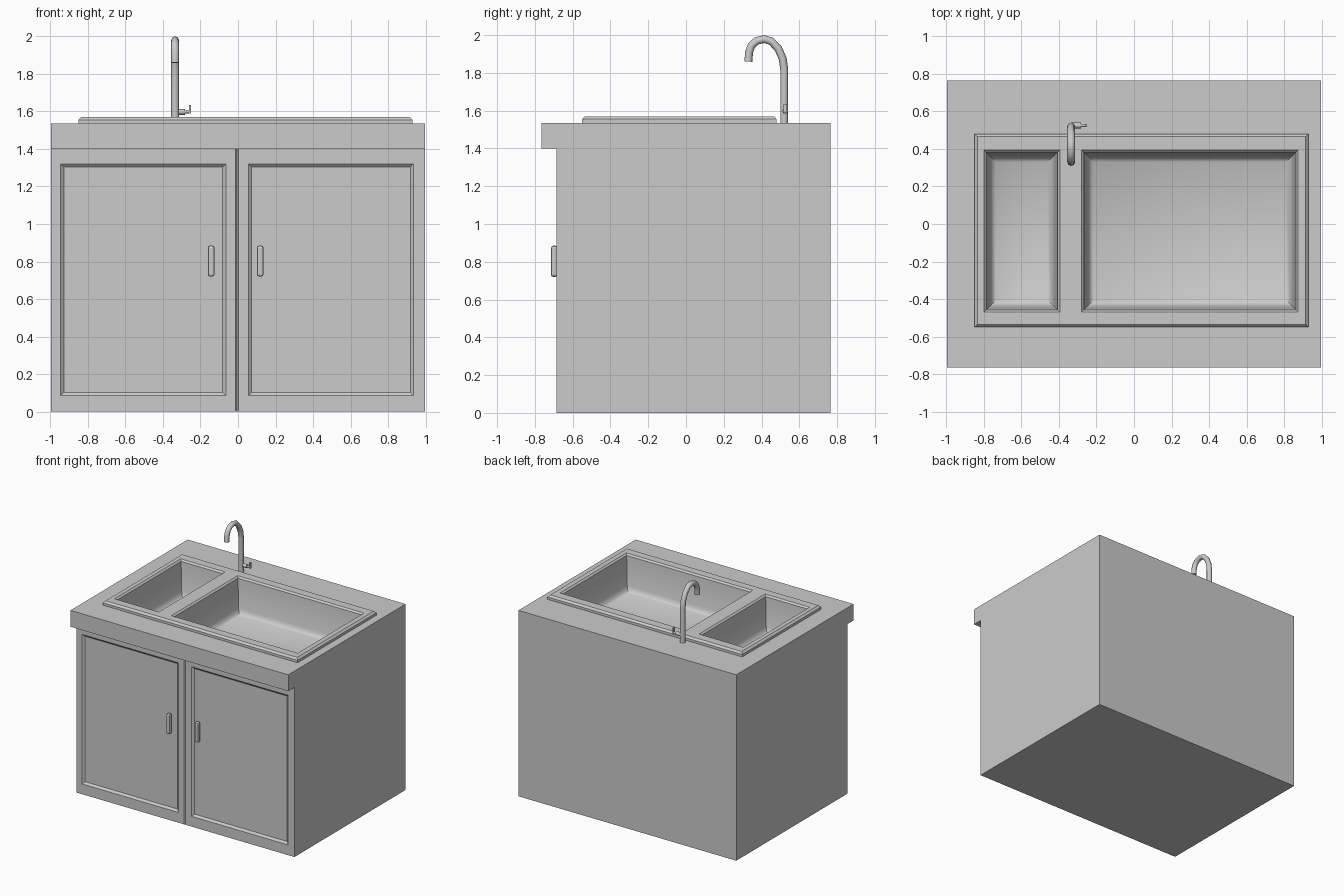
import bpy, bmesh
from mathutils import Vector

if "Cube" in bpy.data.objects:
    bpy.data.objects.remove(bpy.data.objects["Cube"])


def finish(bm, name, smooth=None):
    bmesh.ops.recalc_face_normals(bm, faces=bm.faces[:])
    me = bpy.data.meshes.new(name)
    bm.to_mesh(me)
    bm.free()
    ob = bpy.data.objects.new(name, me)
    bpy.context.collection.objects.link(ob)
    if smooth:
        smooth_object(ob, smooth)
    return ob


def smooth_object(ob, angle):
    bpy.ops.object.select_all(action='DESELECT')
    ob.select_set(True)
    bpy.context.view_layer.objects.active = ob
    bpy.ops.object.shade_smooth_by_angle(angle=angle)


def inset_to(bm, face, lo, hi):
    """Inset a four-sided face and snap its corners to the box lo..hi."""
    bmesh.ops.inset_individual(bm, faces=[face], thickness=0.01)
    mid = face.calc_center_median()
    for v in face.verts:
        v.co = [lo[i] if v.co[i] < mid[i] else hi[i] for i in range(3)]


def box(name, lo, hi, bevel=0.0):
    bm = bmesh.new()
    bmesh.ops.create_cube(bm, size=1)
    lo, hi = Vector(lo), Vector(hi)
    for v in bm.verts:
        v.co = (lo + hi) / 2 + v.co * (hi - lo)
    if bevel:
        bmesh.ops.bevel(bm, geom=bm.edges[:], offset=bevel, segments=2,
                        profile=0.5, affect='EDGES')
    return finish(bm, name)


def tube(name, points, radius):
    cu = bpy.data.curves.new(name, 'CURVE')
    cu.dimensions = '3D'
    cu.bevel_depth = radius
    cu.bevel_resolution = 2
    cu.use_fill_caps = True
    sp = cu.splines.new('POLY')
    sp.points.add(len(points) - 1)
    for p, co in zip(sp.points, points):
        p.co = (*co, 1)
    ob = bpy.data.objects.new(name, cu)
    bpy.context.collection.objects.link(ob)
    bpy.ops.object.select_all(action='DESELECT')
    ob.select_set(True)
    bpy.context.view_layer.objects.active = ob
    bpy.ops.object.convert(target='MESH')
    smooth_object(bpy.context.object, 0.9)


W, FRONT, TOP = 0.995, -0.685, 1.535
RIM_LO, RIM_HI = (-0.85, -0.55), (0.93, 0.48)

# cabinet and overhanging counter, one side profile extruded across x
bm = bmesh.new()
profile = [(FRONT, 0), (0.765, 0), (0.765, TOP), (-0.765, TOP), (-0.765, 1.4), (FRONT, 1.4)]
side = bm.faces.new([bm.verts.new((-W, y, z)) for y, z in profile])
ext = bmesh.ops.extrude_face_region(bm, geom=[side], use_keep_orig=True)
for v in ext['geom']:
    if isinstance(v, bmesh.types.BMVert):
        v.co.x = W
bmesh.ops.recalc_face_normals(bm, faces=bm.faces[:])


def front_faces():
    fs = [f for f in bm.faces if all(abs(v.co.y - FRONT) < 1e-4 for v in f.verts)]
    return sorted(fs, key=lambda f: f.calc_center_median().x)


# sink opening in the counter
top = next(f for f in bm.faces if all(abs(v.co.z - TOP) < 1e-4 for v in f.verts))
inset_to(bm, top, (*RIM_LO, TOP), (*RIM_HI, TOP))
bmesh.ops.delete(bm, geom=[top], context='FACES_ONLY')

# split the front into two doors and a seam
for x in (-0.012, 0.002):
    f = front_faces()[-1]
    bmesh.ops.bisect_plane(bm, geom=[f, *f.edges, *f.verts],
                           plane_co=(x, 0, 0), plane_no=(1, 0, 0))
left, seam, right = front_faces()
for face, x0, x1 in ((left, -0.945, -0.065), (right, 0.055, 0.935)):
    inset_to(bm, face, (x0, FRONT, 0.085), (x1, FRONT, 1.32))
    inset_to(bm, face, (x0 + 0.017, FRONT + 0.015, 0.102), (x1 - 0.017, FRONT + 0.015, 1.303))
inset_to(bm, seam, (-0.012, FRONT + 0.02, 0.001), (0.002, FRONT + 0.02, 1.4))
finish(bm, "cabinet")

# door handles
for name, x in (("left_handle", -0.143), ("right_handle", 0.118)):
    box(name, (x - 0.018, -0.715, 0.72), (x + 0.018, -0.68, 0.885), 0.012)

# double sink: flat rim grid, two sunken basins, chamfered outer edge
bm = bmesh.new()
C, RIM_Z = 0.015, 1.57
xs = [RIM_LO[0] + C, -0.80, -0.395, -0.28, 0.875, RIM_HI[0] - C]
ys = [RIM_LO[1] + C, -0.47, 0.395, RIM_HI[1] - C]
grid = [[bm.verts.new((x, y, RIM_Z)) for y in ys] for x in xs]
basins = []
for i in range(5):
    for j in range(3):
        f = bm.faces.new((grid[i][j], grid[i + 1][j], grid[i + 1][j + 1], grid[i][j + 1]))
        if j == 1 and i in (1, 3):
            basins.append((f, xs[i], xs[i + 1]))
edges = [e for e in bm.edges if e.is_boundary]
for grow, z in ((C, RIM_Z - C), (0, TOP)):
    ret = bmesh.ops.extrude_edge_only(bm, edges=edges)['geom']
    edges = [g for g in ret if isinstance(g, bmesh.types.BMEdge)]
    for v in (g for g in ret if isinstance(g, bmesh.types.BMVert)):
        v.co.z = z
        if grow:
            for a, vals in ((0, xs), (1, ys)):
                if abs(v.co[a] - vals[0]) < 1e-4:
                    v.co[a] -= grow
                elif abs(v.co[a] - vals[-1]) < 1e-4:
                    v.co[a] += grow
for f, x0, x1 in basins:
    for d, z in ((0.013, 1.557), (0.03, 1.32), (0.042, 1.295), (0.065, 1.28)):
        inset_to(bm, f, (x0 + d, ys[1] + d, z), (x1 - d, ys[2] - d, z))
finish(bm, "sink", 0.7)

# faucet: gooseneck spout, side valve and lever
FX = -0.335
neck = [(0.52, TOP), (0.52, 1.82), (0.512, 1.875), (0.488, 1.93), (0.452, 1.967), (0.415, 1.979),
        (0.375, 1.97), (0.347, 1.945), (0.334, 1.91), (0.33, 1.86)]
tube("faucet_spout", [(FX, y, z) for y, z in neck], 0.021)
tube("faucet_valve", [(FX, 0.525, 1.597), (-0.283, 0.525, 1.597)], 0.015)
tube("faucet_stem", [(-0.29, 0.525, 1.597), (-0.255, 0.525, 1.597)], 0.008)
box("faucet_lever", (-0.26, 0.516, 1.588), (-0.25, 0.534, 1.635))
